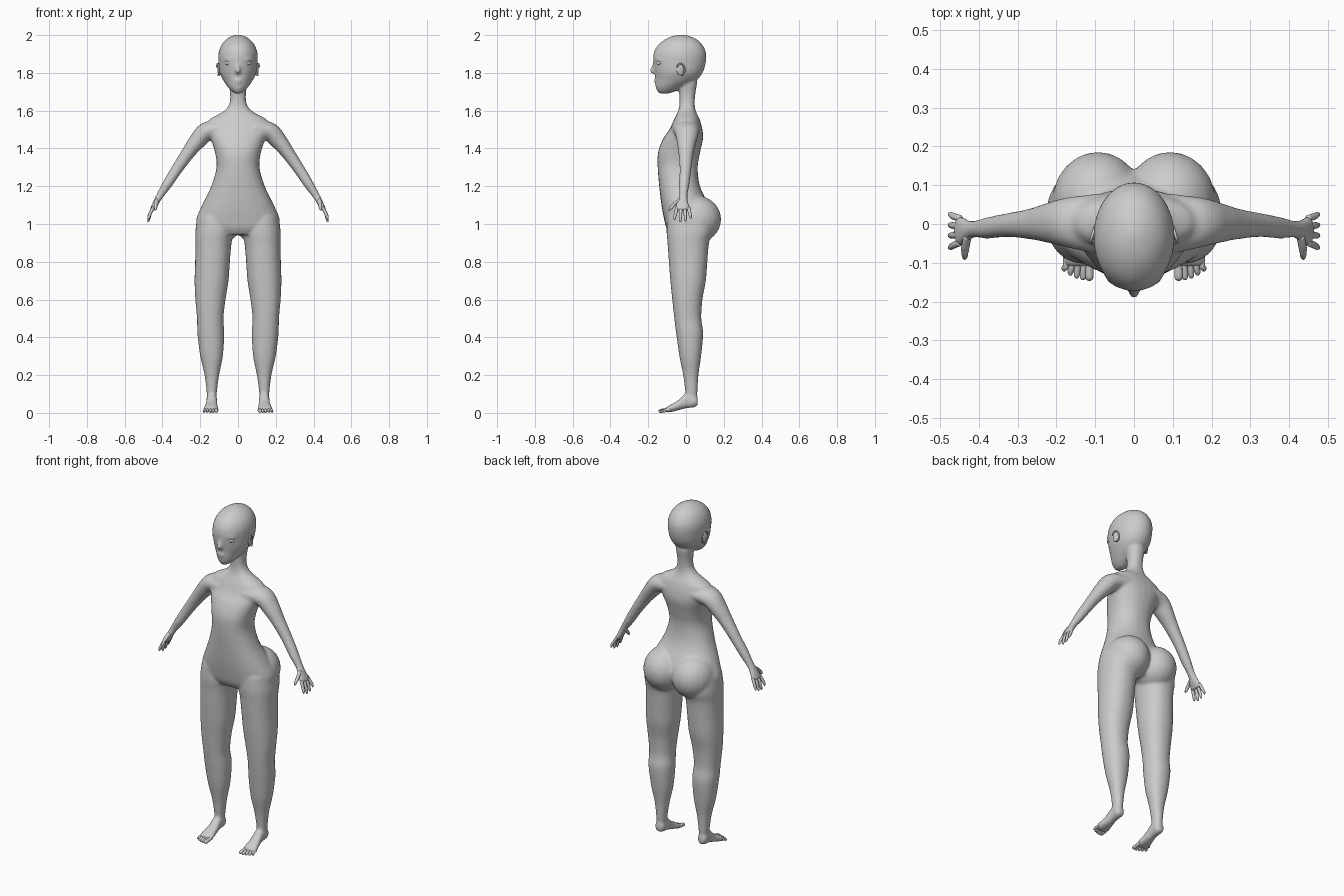
import bpy, bmesh, math
from mathutils import Vector, Matrix

SIDES = 28


def smooth_rows(rows, steps=4):
    """Catmull-Rom interpolation between the key cross-sections."""
    out = []
    for i in range(len(rows) - 1):
        a, b, c, d = (rows[max(i - 1, 0)], rows[i], rows[i + 1], rows[min(i + 2, len(rows) - 1)])
        for k in range(steps):
            t = k / steps
            out.append([0.5 * (2 * q + (r - p) * t + (2 * p - 5 * q + 4 * r - s) * t * t
                               + (3 * q - p - 3 * r + s) * t ** 3) for p, q, r, s in zip(a, b, c, d)])
    return out + [list(rows[-1])]


def skin(bm, rings, power=2.0, sides=SIDES):
    """Closed surface through rings given as (centre, u, v)."""
    loops = []
    for c, u, v in rings:
        loop = []
        for k in range(sides):
            a = 2 * math.pi * k / sides
            ca, sa = math.cos(a), math.sin(a)
            loop.append(bm.verts.new(c + u * math.copysign(abs(ca) ** (2 / power), ca)
                                     + v * math.copysign(abs(sa) ** (2 / power), sa)))
        loops.append(loop)
    for l0, l1 in zip(loops, loops[1:]):
        for k in range(sides):
            j = (k + 1) % sides
            bm.faces.new((l0[k], l0[j], l1[j], l1[k]))
    bm.faces.new(loops[0])
    bm.faces.new(loops[-1])


def column(bm, rows, s=1, axis='Z', power=2.0):
    """Rows (t, x0, x1, b0, b1) stacked along z or y."""
    rings = []
    for t, x0, x1, b0, b1 in smooth_rows(rows):
        x, b = s * (x0 + x1) / 2, (b0 + b1) / 2
        u, h = Vector(((x1 - x0) / 2, 0, 0)), (b1 - b0) / 2
        if axis == 'Z':
            rings.append((Vector((x, b, t)), u, Vector((0, h, 0))))
        else:
            rings.append((Vector((x, t, b)), u, Vector((0, 0, h))))
    skin(bm, rings, power)


def limb(bm, rows, s=1, across=(0, 1, 0), sides=SIDES):
    """Rows (x, y, z, r, r_across) swept along their own path."""
    pts = smooth_rows(rows)
    pos = [Vector((s * p[0], p[1], p[2])) for p in pts]
    rings = []
    for i, p in enumerate(pts):
        tan = (pos[min(i + 1, len(pos) - 1)] - pos[max(i - 1, 0)]).normalized()
        u = tan.cross(Vector(across)).normalized()
        v = u.cross(tan)
        rings.append((pos[i], u * p[3], v * p[4]))
    skin(bm, rings, sides=sides)


def ball(bm, c, r, s=1, rot=None):
    m = Matrix.Translation((s * c[0], c[1], c[2])) @ (rot or Matrix()) @ Matrix.Diagonal((*r, 1))
    bmesh.ops.create_uvsphere(bm, u_segments=24, v_segments=16, radius=1, matrix=m)


def finish(bm, name):
    bmesh.ops.recalc_face_normals(bm, faces=bm.faces)
    me = bpy.data.meshes.new(name)
    bm.to_mesh(me)
    bm.free()
    ob = bpy.data.objects.new(name, me)
    bpy.context.collection.objects.link(ob)
    bpy.ops.object.select_all(action='DESELECT')
    ob.select_set(True)
    bpy.context.view_layer.objects.active = ob
    return ob


# Torso and neck
body = bmesh.new()
torso = [(0.945, 0.17, -0.085, 0.09), (0.98, 0.215, -0.105, 0.12), (1.03, 0.22, -0.117, 0.14),
         (1.10, 0.19, -0.13, 0.12), (1.20, 0.142, -0.142, 0.074), (1.30, 0.114, -0.15, 0.062),
         (1.38, 0.122, -0.148, 0.075), (1.45, 0.145, -0.122, 0.09), (1.50, 0.165, -0.088, 0.087),
         (1.55, 0.155, -0.065, 0.074), (1.58, 0.105, -0.05, 0.06), (1.605, 0.066, -0.04, 0.05),
         (1.64, 0.045, -0.034, 0.046), (1.69, 0.042, -0.036, 0.05), (1.75, 0.05, -0.04, 0.06)]
column(body, [(z, -h, h, f, b) for z, h, f, b in torso], power=2.25)

# Head
head = [(1.69, 0.015, -0.14, -0.09), (1.705, 0.036, -0.154, -0.05), (1.73, 0.058, -0.162, 0.0),
        (1.76, 0.078, -0.162, 0.055), (1.80, 0.097, -0.166, 0.088), (1.85, 0.103, -0.173, 0.104),
        (1.90, 0.104, -0.172, 0.107), (1.94, 0.092, -0.154, 0.093), (1.97, 0.071, -0.122, 0.068),
        (1.99, 0.043, -0.085, 0.033), (2.002, 0.012, -0.04, -0.01)]
column(body, [(z, -h, h, f, b) for z, h, f, b in head])

# Nose and lips
limb(body, [(0, -0.165, 1.86, 0.008, 0.008), (0, -0.172, 1.83, 0.011, 0.009),
            (0, -0.178, 1.812, 0.013, 0.015), (0, -0.17, 1.80, 0.008, 0.012)], across=(1, 0, 0))
ball(body, (0, -0.158, 1.762), (0.024, 0.012, 0.006))
ball(body, (0, -0.157, 1.75), (0.020, 0.012, 0.006))

leg = [(0.07, 0.113, 0.165, 0.0, 0.058), (0.10, 0.113, 0.165, -0.003, 0.06),
       (0.20, 0.10, 0.177, -0.015, 0.066), (0.30, 0.08, 0.20, -0.035, 0.08),
       (0.42, 0.073, 0.215, -0.052, 0.091), (0.50, 0.077, 0.217, -0.062, 0.081),
       (0.60, 0.066, 0.226, -0.073, 0.087), (0.70, 0.05, 0.23, -0.083, 0.105),
       (0.80, 0.043, 0.227, -0.091, 0.113), (0.90, 0.034, 0.226, -0.098, 0.122),
       (0.96, 0.02, 0.226, -0.103, 0.14), (1.04, 0.015, 0.215, -0.10, 0.14)]
foot = [(0.062, 0.122, 0.158, 0.04, 0.08), (0.045, 0.112, 0.167, 0.03, 0.10),
        (0.0, 0.112, 0.166, 0.024, 0.105), (-0.04, 0.108, 0.172, 0.014, 0.068),
        (-0.08, 0.103, 0.182, 0.004, 0.044), (-0.11, 0.106, 0.182, 0.002, 0.026)]
arm = [(0.08, 0.0, 1.505, 0.045, 0.08), (0.165, 0.004, 1.49, 0.05, 0.066),
       (0.215, 0.003, 1.44, 0.045, 0.053), (0.265, 0.0, 1.375, 0.036, 0.04),
       (0.325, -0.003, 1.288, 0.03, 0.031), (0.375, -0.01, 1.21, 0.026, 0.028),
       (0.415, -0.014, 1.148, 0.019, 0.022), (0.435, -0.018, 1.112, 0.016, 0.033),
       (0.456, -0.017, 1.072, 0.012, 0.043)]
for s in (-1, 1):
    # Legs, buttocks, feet, arms with palms
    column(body, leg, s, power=2.2)
    ball(body, (0.093, 0.055, 1.025), (0.118, 0.131, 0.125), s)
    column(body, foot, s, axis='Y', power=2.3)
    limb(body, arm, s)
    # Eyelid ridges
    limb(body, [(0.028, -0.163, 1.866, 0.004, 0.006), (0.05, -0.157, 1.874, 0.005, 0.007),
                (0.075, -0.135, 1.868, 0.003, 0.005)], s, across=(0, 0, 1), sides=10)

# Fuse everything into one soft skin
ob = finish(body, "body")
rm = ob.modifiers.new("fuse", 'REMESH')
rm.mode, rm.voxel_size, rm.use_smooth_shade = 'VOXEL', 0.0075, True
sm = ob.modifiers.new("soften", 'SMOOTH')
sm.factor, sm.iterations = 0.5, 7
bpy.ops.object.convert(target='MESH')
bpy.ops.object.shade_smooth()

for s, side in ((-1, "right"), (1, "left")):
    # Fingers and thumb
    bm = bmesh.new()
    for y0, y1, tip in ((-0.048, -0.060, 1.022), (-0.027, -0.030, 1.010),
                        (-0.006, -0.003, 1.014), (0.014, 0.024, 1.028)):
        limb(bm, [(0.448, y0, 1.088, 0.008, 0.009), (0.463, (y0 + y1) / 2, 1.06, 0.0085, 0.009),
                  (0.473, y1, tip + 0.012, 0.007, 0.007), (0.475, y1, tip, 0.003, 0.003)], s, sides=12)
    limb(bm, [(0.428, -0.03, 1.13, 0.009, 0.012), (0.435, -0.062, 1.105, 0.009, 0.011),
              (0.436, -0.082, 1.083, 0.008, 0.008), (0.437, -0.09, 1.072, 0.003, 0.003)],
         s, across=(0, 0.7, 0.7), sides=12)
    finish(bm, side + "_fingers")
    bpy.ops.object.shade_smooth()

    # Toes
    bm = bmesh.new()
    for i in range(5):
        x, r = 0.115 + 0.0152 * i, (0.0105 if i == 0 else 0.0078)
        end = -0.146 + 0.0015 * i * i
        limb(bm, [(x, -0.085, 0.018, r, r), (x, -0.11, 0.014, r, r),
                  (x + 0.001 * i, end + 0.008, r, r * 0.95, r), (x + 0.001 * i, end, r, r * 0.4, r * 0.4)],
             s, across=(1, 0, 0), sides=12)
    finish(bm, side + "_toes")
    bpy.ops.object.shade_smooth()

    # Ear: tilted shell with a rim
    bm = bmesh.new()
    tilt = Matrix.Rotation(s * 0.3, 4, 'Z') @ Matrix.Rotation(0.12, 4, 'X')
    ball(bm, (0.099, -0.03, 1.818), (0.009, 0.022, 0.033), s, tilt)
    rim = [Vector((0.008 * s, 0.021 * math.cos(a), 0.031 * math.sin(a)))
           for a in [math.radians(-90 + 22 * k) for k in range(12)]]
    rim = [tilt @ p for p in rim]
    limb(bm, [(0.099 + s * p.x, p.y - 0.03, p.z + 1.818, 0.004, 0.004) for p in rim],
         s, across=(1, 0, 0), sides=8)
    finish(bm, side + "_ear")
    bpy.ops.object.shade_smooth()

    # Eye
    bm = bmesh.new()
    ball(bm, (0.051, -0.141, 1.852), (0.020, 0.015, 0.012), s, Matrix.Rotation(s * 0.45, 4, 'Z'))
    finish(bm, side + "_eye")
    bpy.ops.object.shade_smooth()
